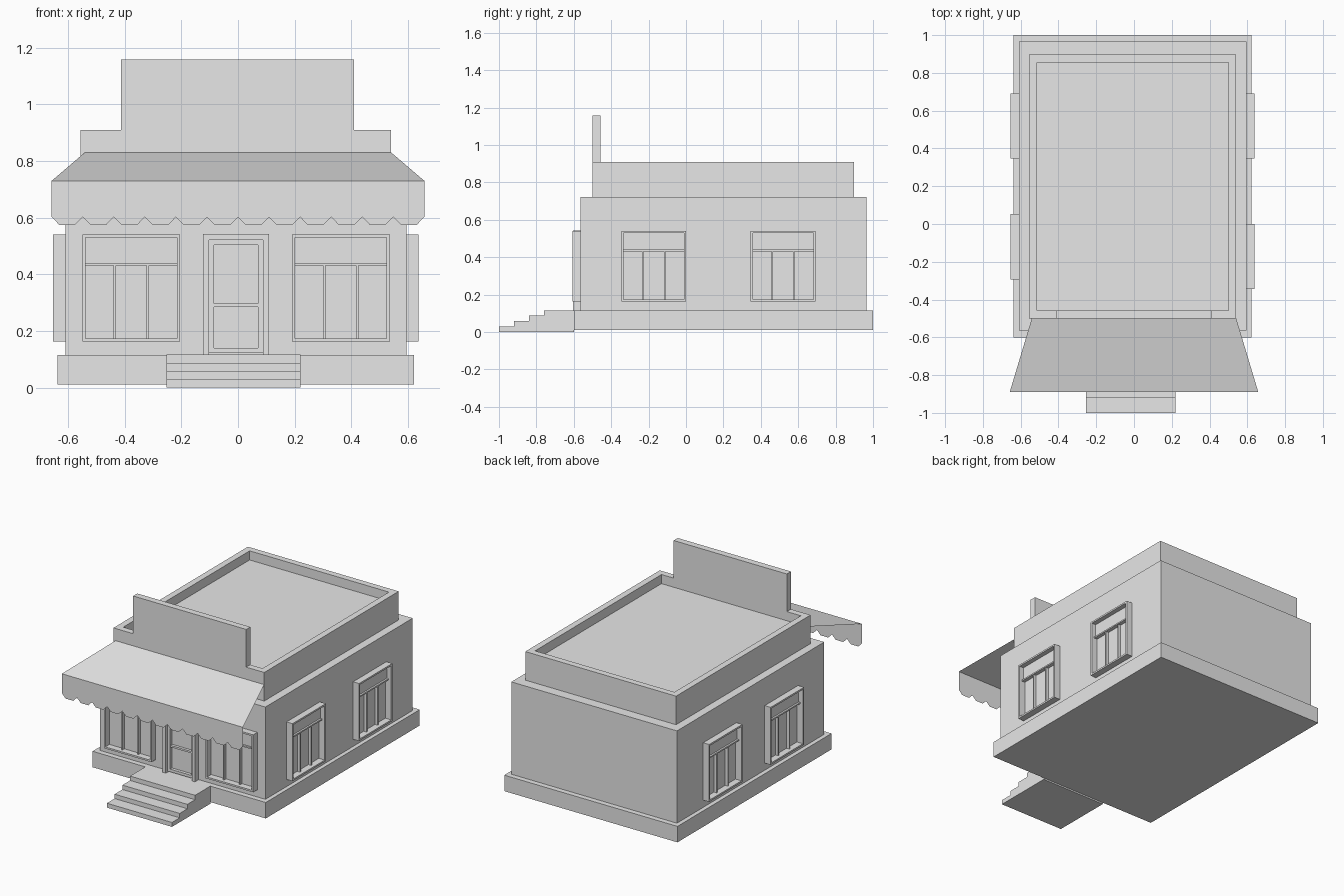
import bpy
import bmesh
from math import pi
from mathutils import Matrix, Vector

cube = bpy.data.objects.get("Cube")
if cube:
    bpy.data.objects.remove(cube, do_unlink=True)

grey = bpy.data.materials.new("plain light grey")
grey.use_nodes = True
grey.diffuse_color = (0.8, 0.8, 0.8, 1)
grey.node_tree.nodes["Principled BSDF"].inputs["Base Color"].default_value = (0.8, 0.8, 0.8, 1)


def add_box(bm, x, y, z):
    """Add a box spanning three (low, high) ranges and return its top face."""
    size = Vector((x[1] - x[0], y[1] - y[0], z[1] - z[0]))
    centre = Vector((sum(x), sum(y), sum(z))) / 2
    verts = bmesh.ops.create_cube(
        bm, size=1, matrix=Matrix.Translation(centre) @ Matrix.Diagonal(size).to_4x4())["verts"]
    faces = {f for v in verts for f in v.link_faces}
    return max(faces, key=lambda f: f.calc_center_median().z)


def finish(name, bm, matrix=None):
    mesh = bpy.data.meshes.new(name)
    bm.to_mesh(mesh)
    bm.free()
    mesh.materials.append(grey)
    obj = bpy.data.objects.new(name, mesh)
    bpy.context.collection.objects.link(obj)
    if matrix:
        obj.matrix_world = matrix


def box(name, x, y, z):
    bm = bmesh.new()
    add_box(bm, x, y, z)
    finish(name, bm)


def facing(x, y, direction):
    """Frame whose local -y points out of the given wall."""
    angle = {"front": 0, "right": -pi / 2, "left": pi / 2}[direction]
    return Matrix.Translation((x, y, 0)) @ Matrix.Rotation(angle, 4, "Z")


def add_frame(bm, half, z, width, depth, sill=True):
    """Rectangular surround made of two posts, a head and an optional sill."""
    out = (-depth, 0)
    add_box(bm, (-half, -half + width), out, z)
    add_box(bm, (half - width, half), out, z)
    inner = (-half + width, half - width)
    add_box(bm, inner, out, (z[1] - width, z[1]))
    if sill:
        add_box(bm, inner, out, (z[0], z[0] + width))


def window(name, matrix):
    bm = bmesh.new()
    half, low, high, edge = 0.173, 0.162, 0.54, 0.011
    add_frame(bm, half, (low, high), edge, 0.043)
    inner = (-half + edge, half - edge)
    add_box(bm, inner, (-0.024, 0), (0.431, 0.44))          # transom bar
    add_box(bm, inner, (-0.012, 0), (0.44, high - edge))    # upper panel
    for u in (-0.058, 0.058):                               # mullions
        add_box(bm, (u - 0.004, u + 0.004), (-0.02, 0), (low + edge, 0.431))
    finish(name, bm, matrix)


# Plinth, walls and upper storey with a sunken roof
box("plinth", (-0.638, 0.622), (-0.6, 1), (0.01, 0.115))
box("walls", (-0.61, 0.595), (-0.565, 0.965), (0.115, 0.722))
bm = bmesh.new()
top = add_box(bm, (-0.556, 0.541), (-0.5, 0.897), (0.722, 0.91))
bmesh.ops.inset_region(bm, faces=[top], thickness=0.059)
sunk = bmesh.ops.extrude_discrete_faces(bm, faces=[top])["faces"][0]
bmesh.ops.translate(bm, verts=sunk.verts[:], vec=(0, 0, -0.06))
finish("parapet_and_roof", bm)

# Sign board standing on the parapet
box("sign_board", (-0.413, 0.41), (-0.5, -0.457), (0.91, 1.158))

# Entrance steps: one stepped profile pulled across the width
profile = [(-0.6, 0)]
for i, front in enumerate((-1, -0.92, -0.84, -0.76)):
    profile += [(front, 0.029 * i), (front, 0.029 * (i + 1))]
profile.append((-0.6, 0.116))
bm = bmesh.new()
side = bm.faces.new([bm.verts.new((-0.253, y, z)) for y, z in profile])
pulled = bmesh.ops.extrude_face_region(bm, geom=[side])["geom"]
bmesh.ops.translate(bm, verts=[v for v in pulled if isinstance(v, bmesh.types.BMVert)],
                    vec=(0.473, 0, 0))
bmesh.ops.recalc_face_normals(bm, faces=bm.faces[:])
finish("entrance_steps", bm)

# Awning: sloped sheet with a scalloped valance
bm = bmesh.new()
bm.faces.new([bm.verts.new(p) for p in (
    (-0.658, -0.89, 0.73), (0.658, -0.89, 0.73), (0.541, -0.5, 0.83), (-0.541, -0.5, 0.83))])
finish("awning_slope", bm)
scallops = 12
pitch = 1.316 / scallops
edge_points = []
for i in range(scallops):
    start = -0.658 + i * pitch
    edge_points += [(start + pitch * t, z) for t, z in ((0, 0.602), (0.25, 0.574), (0.75, 0.574))]
edge_points.append((0.658, 0.602))
bm = bmesh.new()
for (x0, z0), (x1, z1) in zip(edge_points, edge_points[1:]):
    bm.faces.new([bm.verts.new((x, -0.89, z)) for x, z in (
        (x0, z0), (x1, z1), (x1, 0.73), (x0, 0.73))])
bmesh.ops.remove_doubles(bm, verts=bm.verts[:], dist=0.0005)
finish("awning_valance", bm)

# Windows on the front and both sides
window("front_window_right", facing(-0.377, -0.565, "front"))
window("front_window_left", facing(0.363, -0.565, "front"))
for place, left_y, right_y in (("front", -0.172, -0.12), ("back", 0.519, 0.519)):
    window("left_side_window_" + place, facing(0.595, left_y, "left"))
    window("right_side_window_" + place, facing(-0.61, right_y, "right"))

# Door with surround, raised leaf border and push bar
bm = bmesh.new()
add_frame(bm, 0.117, (0.115, 0.543), 0.022, 0.04, sill=False)
add_frame(bm, 0.095, (0.122, 0.521), 0.018, 0.02)
add_box(bm, (-0.077, 0.077), (-0.018, 0), (0.284, 0.296))
finish("door", bm, facing(-0.007, -0.565, "front"))
